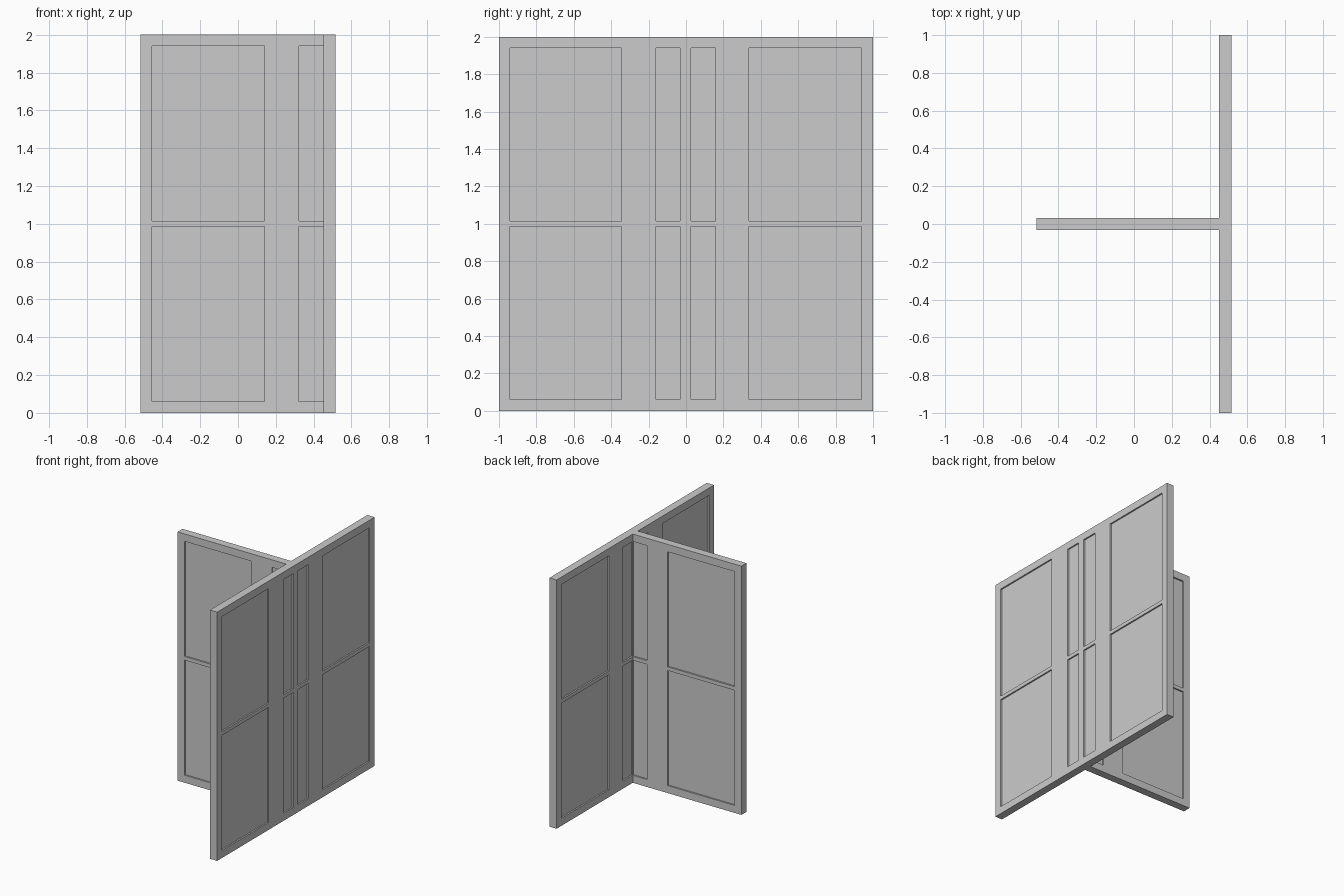
import bpy, bmesh
from mathutils import Matrix

if "Cube" in bpy.data.objects:
    bpy.data.objects.remove(bpy.data.objects["Cube"])

HEIGHT = 2.0
THICK = 0.064          # full thickness of the frames
RECESS = 0.012         # how far panels sit back on each side
ROWS = [(0.06, 0.985), (1.015, 1.94)]   # panel heights, split by the mid rail


def finish(name, bm, place):
    bm.transform(place)
    bmesh.ops.recalc_face_normals(bm, faces=bm.faces)
    mesh = bpy.data.meshes.new(name)
    bm.to_mesh(mesh)
    bm.free()
    ob = bpy.data.objects.new(name, mesh)
    bpy.context.collection.objects.link(ob)
    return ob


def inside(v, spans):
    return any(a < v < b for a, b in spans)


def frame(name, start, end, cols, place):
    """Flat lattice with openings, thickened to both sides."""
    us = sorted({start, end, *(v for c in cols for v in c)})
    zs = sorted({0.0, HEIGHT, *(v for r in ROWS for v in r)})
    bm = bmesh.new()
    grid = [[bm.verts.new((u, 0, z)) for z in zs] for u in us]
    for i in range(len(us) - 1):
        for j in range(len(zs) - 1):
            mid_u, mid_z = (us[i] + us[i + 1]) / 2, (zs[j] + zs[j + 1]) / 2
            if not (inside(mid_u, cols) and inside(mid_z, ROWS)):
                bm.faces.new((grid[i][j], grid[i + 1][j],
                              grid[i + 1][j + 1], grid[i][j + 1]))
    ob = finish(name, bm, place)
    mod = ob.modifiers.new("thickness", 'SOLIDIFY')
    mod.thickness = THICK
    mod.offset = 0


def panels(name, cols, place):
    """Recessed infill board in every opening."""
    bm = bmesh.new()
    for a, b in cols:
        for lo, hi in ROWS:
            m = (Matrix.Translation(((a + b) / 2, 0, (lo + hi) / 2))
                 @ Matrix.Diagonal((b - a, THICK - 2 * RECESS, hi - lo, 1)))
            bmesh.ops.create_cube(bm, size=1, matrix=m)
    finish(name, bm, place)


def wall(name, start, end, cols, place):
    frame(name + "_frame", start, end, cols, place)
    panels(name + "_panels", cols, place)


# Long wall runs along y at the right side
long_cols = [(-0.94, -0.345), (-0.16, -0.032), (0.028, 0.157), (0.337, 0.937)]
turn = Matrix(((0, 1, 0, 0.483), (1, 0, 0, 0), (0, 0, 1, 0), (0, 0, 0, 1)))
wall("long_wall", -1.0, 1.0, long_cols, turn)

# Short wall runs along x and butts into the long wall
short_cols = [(-0.455, 0.14), (0.323, 0.452)]
wall("short_wall", -0.515, 0.47, short_cols, Matrix.Identity(4))
